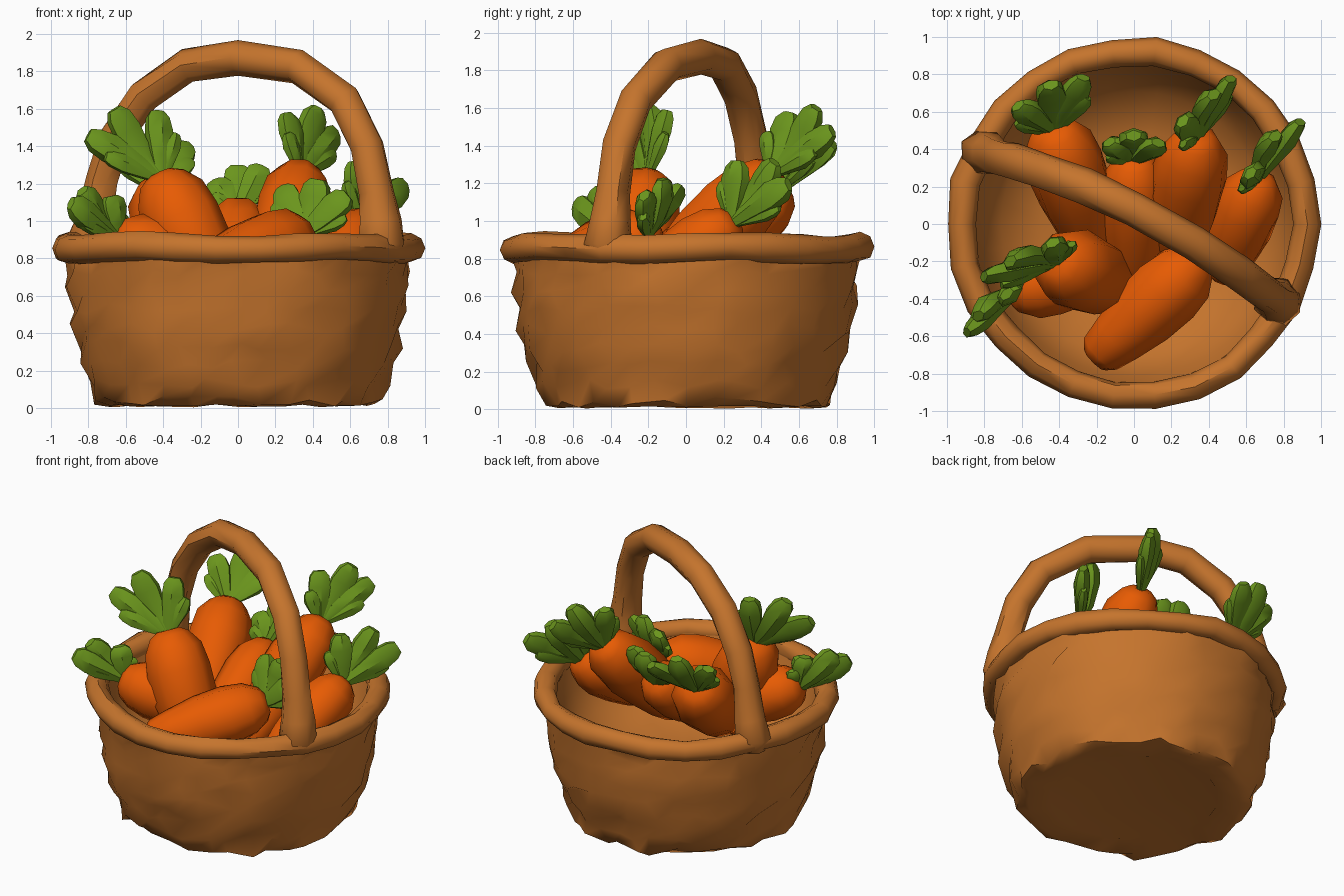
import bpy, bmesh, math, random
from mathutils import Vector

random.seed(4)
if "Cube" in bpy.data.objects:
    bpy.data.objects.remove(bpy.data.objects["Cube"])


def material(name, rgb):
    m = bpy.data.materials.new(name)
    m.use_nodes = True
    m.diffuse_color = (*rgb, 1)
    bsdf = m.node_tree.nodes["Principled BSDF"]
    bsdf.inputs["Base Color"].default_value = (*rgb, 1)
    bsdf.inputs["Roughness"].default_value = 0.9
    return m


WICKER = material("wicker brown", (0.56, 0.175, 0.026))
ORANGE = material("carrot orange", (0.80, 0.105, 0.001))
GREEN = material("leaf green", (0.145, 0.30, 0.012))


def finish(name, bm, mat, angle):
    bmesh.ops.recalc_face_normals(bm, faces=bm.faces)
    mesh = bpy.data.meshes.new(name)
    bm.to_mesh(mesh)
    bm.free()
    mesh.materials.append(mat)
    ob = bpy.data.objects.new(name, mesh)
    bpy.context.collection.objects.link(ob)
    bpy.ops.object.select_all(action="DESELECT")
    ob.select_set(True)
    bpy.context.view_layer.objects.active = ob
    bpy.ops.object.shade_smooth_by_angle(angle=math.radians(angle))
    return ob


def bridge(bm, rings, closed=False):
    """Join successive vertex rings with quads; cap the ends unless closed."""
    n = len(rings[0])
    pairs = list(zip(rings, rings[1:]))
    if closed:
        pairs.append((rings[-1], rings[0]))
    for a, b in pairs:
        for i in range(n):
            j = (i + 1) % n
            bm.faces.new((a[i], a[j], b[j], b[i]))
    if not closed:
        bm.faces.new(rings[0])
        bm.faces.new(rings[-1])


def tube(bm, path, radii, sides, ref, flat=1.0, jitter=0.0, closed=False):
    """Loft a round or flattened section along a path; flat scales it along ref."""
    rings = []
    last = len(path) - 1
    for k, (p, r) in enumerate(zip(path, radii)):
        if closed:
            t = path[(k + 1) % len(path)] - path[k - 1]
        else:
            t = path[min(k + 1, last)] - path[max(k - 1, 0)]
        t.normalize()
        u = (ref - t * ref.dot(t)).normalized()
        v = t.cross(u)
        ring = []
        for i in range(sides):
            a = math.tau * i / sides
            s = r * (1 + random.uniform(-jitter, jitter))
            ring.append(bm.verts.new(p + u * (s * flat * math.cos(a)) + v * (s * math.sin(a))))
        rings.append(ring)
    bridge(bm, rings, closed)


# Basket body: bumpy woven outside, bowl-shaped inside
SEGS = 36
outside = [(0.55, 0.04), (0.69, 0.012), (0.755, 0.04), (0.80, 0.13), (0.83, 0.23), (0.86, 0.33),
           (0.88, 0.43), (0.895, 0.53), (0.905, 0.63), (0.91, 0.73), (0.92, 0.83)]
inside = [(0.86, 0.86), (0.81, 0.69), (0.71, 0.51), (0.5, 0.40), (0.2, 0.37)]
bm = bmesh.new()
rings = []
for row, (r, z) in enumerate(outside + inside):
    woven = 2 <= row < len(outside)
    ring = []
    for i in range(SEGS):
        a = math.tau * (i + (random.uniform(-0.3, 0.3) if woven else 0)) / SEGS
        bump = (0.011 if (i // 2 + row) % 2 else -0.011) + random.uniform(-0.016, 0.016)
        rr = r + (bump if woven else 0)
        zz = z + (random.uniform(-0.03, 0.03) if woven else random.uniform(-0.008, 0.008))
        ring.append(bm.verts.new((rr * math.cos(a), rr * math.sin(a), max(zz, 0))))
    rings.append(ring)
bridge(bm, rings)
finish("basket_body", bm, WICKER, 45)

# Lumpy rolled rim
bm = bmesh.new()
path, radii = [], []
for i in range(26):
    a = math.tau * i / 26
    r = 0.92 + random.uniform(-0.01, 0.01)
    path.append(Vector((r * math.cos(a), r * math.sin(a), 0.855 + 0.01 * math.sin(5 * a))))
    radii.append(0.074 + random.uniform(-0.007, 0.006))
tube(bm, path, radii, 8, Vector((0, 0, 1)), jitter=0.07, closed=True)
finish("basket_rim", bm, WICKER, 50)

# Arched handle, swollen where it joins the rim
arch = [(-0.80, 0.79), (-0.805, 0.87), (-0.77, 1.0), (-0.73, 1.22), (-0.66, 1.44), (-0.5, 1.67),
        (-0.27, 1.83), (0, 1.875), (0.32, 1.83), (0.57, 1.64), (0.69, 1.4), (0.74, 1.15),
        (0.76, 1.0), (0.77, 0.87), (0.77, 0.79)]
path = [Vector((x, 0.08 - 0.51 * x - 0.17 * x * x, z)) for x, z in arch]
radii = [0.08, 0.125, 0.11] + [0.094] * (len(arch) - 6) + [0.115, 0.13, 0.08]
bm = bmesh.new()
tube(bm, path, radii, 8, Vector((0.46, 0.89, 0)), jitter=0.07)
finish("handle", bm, WICKER, 50)


# Carrots: crown, tip, radius, middle leaf tip, sideways spread of the leaves
CARROTS = [
    ("front_left", (-0.42, -0.20, 1.25), (-0.06, -0.34, 0.50), 0.22, (-0.65, -0.20, 1.58), (0.18, 0.10, 0.06)),
    ("left_rim", (-0.66, -0.38, 0.91), (-0.02, -0.16, 0.70), 0.19, (-0.82, -0.49, 1.15), (0.11, 0.10, 0.02)),
    ("back_left", (-0.44, 0.52, 1.18), (-0.20, -0.15, 0.65), 0.215, (-0.45, 0.75, 1.45), (0.18, 0.06, 0.01)),
    ("back_middle", (0.0, 0.36, 1.05), (0.0, -0.32, 0.62), 0.19, (0.0, 0.45, 1.29), (0.13, 0.02, 0.03)),
    ("back_right", (0.34, 0.48, 1.27), (0.20, -0.22, 0.60), 0.205, (0.41, 0.69, 1.58), (0.12, 0.12, -0.05)),
    ("right", (0.67, 0.26, 1.0), (0.47, -0.28, 0.60), 0.18, (0.76, 0.45, 1.30), (0.14, 0.13, -0.06)),
    ("front_right", (0.36, -0.18, 0.93), (-0.21, -0.72, 0.71), 0.2, (0.43, -0.11, 1.20), (0.18, -0.08, -0.03)),
]
BODY = [(0, 0.35), (0.04, 0.6), (0.15, 0.88), (0.32, 1.0), (0.55, 0.95), (0.78, 0.79), (0.94, 0.63), (1, 0.42)]
LEAF = [(0, 0.4), (0.35, 0.7), (0.7, 1.0), (0.9, 0.85), (1.0, 0.5)]

for name, crown, tip, radius, leaf_tip, spread in CARROTS:
    crown, tip, leaf_tip, spread = map(Vector, (crown, tip, leaf_tip, spread))

    # Tapered root
    bm = bmesh.new()
    path = [crown.lerp(tip, t) for t, _ in BODY]
    tube(bm, path, [radius * w for _, w in BODY], 9, Vector((0.3, 0.1, 1)), jitter=0.03)
    finish(name + "_carrot", bm, ORANGE, 60)

    # Fan of three thick blunt leaves, the outer ones with a short lower lobe
    base = crown.lerp(tip, 0.04)
    up = leaf_tip - base
    normal = up.cross(spread).normalized()
    bm = bmesh.new()
    for side, reach, width in ((0, 1.05, 0.09), (-1, 0.85, 0.085), (1, 0.85, 0.085),
                               (-1.05, 0.5, 0.055), (1.05, 0.5, 0.055)):
        end = base + up * reach + spread * side + normal * random.uniform(-0.03, 0.03)
        bow = normal * 0.03 * (1 - abs(side))
        path = [base.lerp(end, t) + bow * math.sin(math.pi * t) for t, _ in LEAF]
        tube(bm, path, [width * w for _, w in LEAF], 6, normal, flat=0.65, jitter=0.08)
    finish(name + "_leaves", bm, GREEN, 40)
